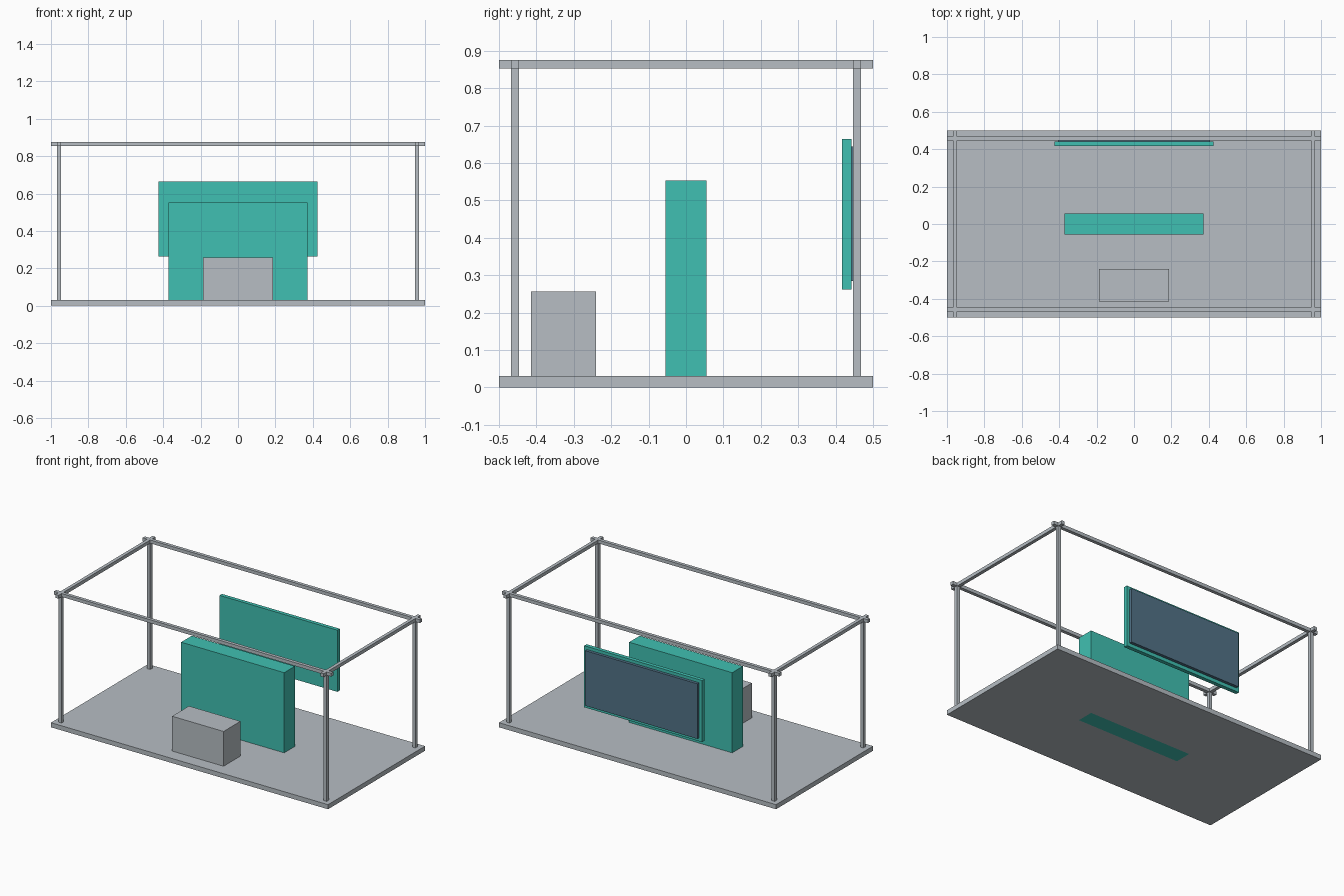
import bpy

if "Cube" in bpy.data.objects:
    bpy.data.objects.remove(bpy.data.objects["Cube"])


def material(name, rgb):
    """Flat material from 0-255 display values."""
    def lin(c):
        c /= 255
        return c / 12.92 if c <= 0.04045 else ((c + 0.055) / 1.055) ** 2.4
    m = bpy.data.materials.new(name)
    m.diffuse_color = (*[lin(c) for c in rgb], 1)
    m.use_nodes = True
    m.node_tree.nodes["Principled BSDF"].inputs["Base Color"].default_value = m.diffuse_color
    return m


def box(name, x, y, z, mat=None):
    """Box spanning the (min, max) ranges x, y and z."""
    bpy.ops.mesh.primitive_cube_add(size=1)
    ob = bpy.context.object
    ob.name = ob.data.name = name
    for v in ob.data.vertices:
        v.co = [r[0] if c < 0 else r[1] for c, r in zip(v.co, (x, y, z))]
    if mat:
        ob.data.materials.append(mat)
    return ob


def span(centre, width):
    return centre - width / 2, centre + width / 2


grey = material("light_grey", (183, 190, 196))
teal = material("teal", (64, 192, 178))
slate = material("slate_blue", (82, 115, 136))

FLOOR = 0.03
TOP = 0.875
BAR = 0.022
POST_X, POST_Y = 0.957, 0.457

# Floor slab, with a slot where the central wall passes through
floor = box("floor", (-1, 1), (-0.5, 0.5), (0, FLOOR), grey)
wall_x, wall_y = (-0.372, 0.372), (-0.055, 0.055)
cutter = box("slot_cutter", wall_x, wall_y, (-0.1, 0.1))
cutter.hide_render = True
cutter.hide_set(True)
slot = floor.modifiers.new("slot", 'BOOLEAN')
slot.operation = 'DIFFERENCE'
slot.solver = 'EXACT'
slot.object = cutter

# Central wall and the counter in front of it
box("wall", wall_x, wall_y, (0, 0.553), teal)
box("counter", (-0.186, 0.186), (-0.414, -0.24), (FLOOR, 0.257), grey)

# Sign board with a raised screen on its back
box("sign_board", (-0.425, 0.425), (0.417, 0.442), (0.262, 0.664), teal)
box("screen", (-0.405, 0.405), (0.441, 0.461), (0.285, 0.644), slate)

# Corner posts
for sx, nx in ((-1, "left"), (1, "right")):
    for sy, ny in ((-1, "front"), (1, "back")):
        box(f"post_{ny}_{nx}", span(sx * POST_X, BAR), span(sy * POST_Y, BAR),
            (FLOOR, TOP - BAR), grey)

# Top rails crossing over the posts
rail_z = (TOP - BAR, TOP)
for s, n in ((-1, "front"), (1, "back")):
    box(f"rail_{n}", (-1, 1), span(s * POST_Y, BAR), rail_z, grey)
for s, n in ((-1, "left"), (1, "right")):
    box(f"rail_{n}", span(s * POST_X, BAR), (-0.5, 0.5), rail_z, grey)
